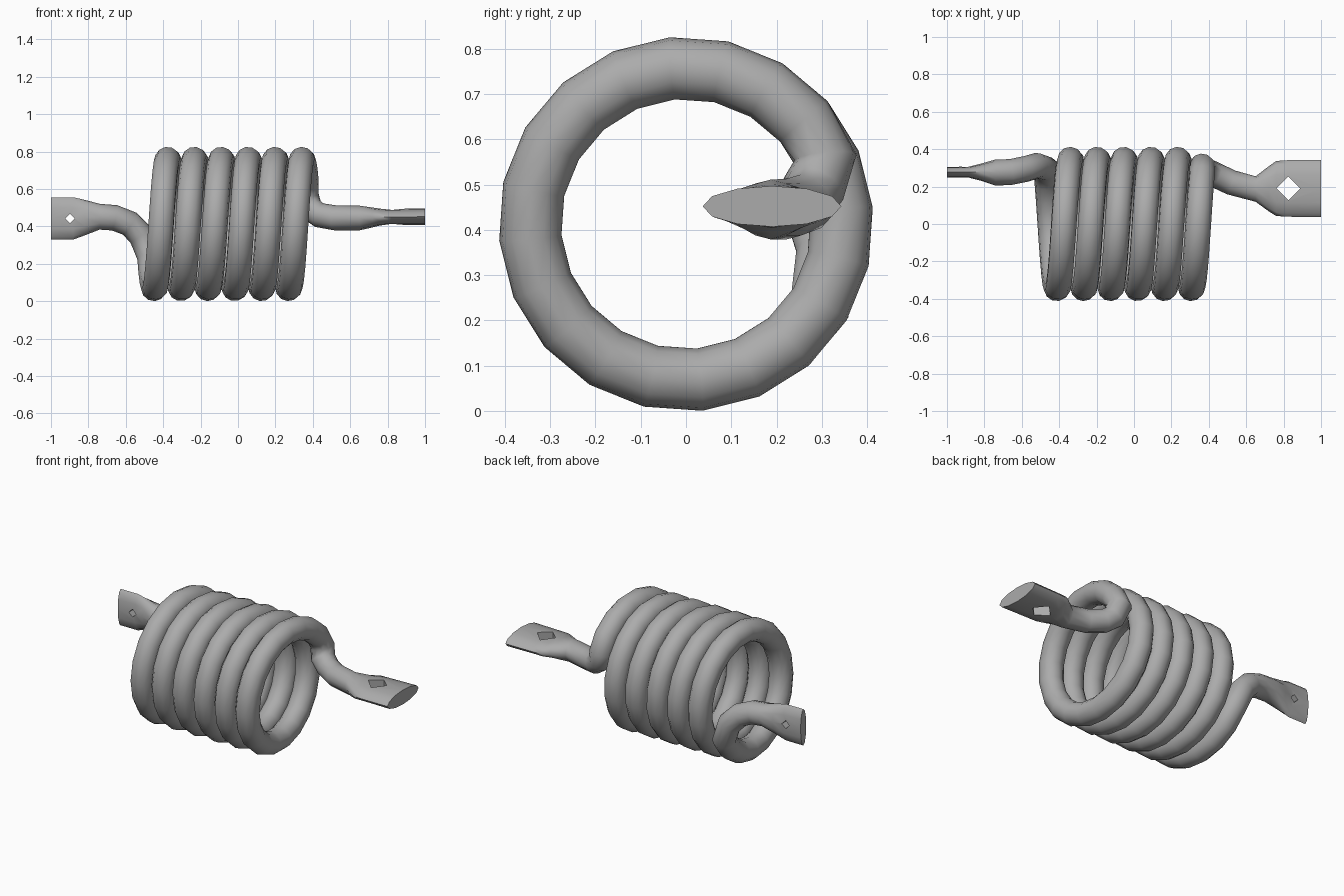
import bpy, bmesh, math
from mathutils import Vector

if "Cube" in bpy.data.objects:
    bpy.data.objects.remove(bpy.data.objects["Cube"])

SIDES = 12
TUBE = 0.069          # wire radius
COIL_R = 0.345        # coil centreline radius
COIL_Z = 0.413
PITCH = 0.1437
TURNS_START, TURNS_END = 31 / 360, 6 - 41 / 360


def helix(t):
    a = -2 * math.pi * t
    return (-0.483 + PITCH * t, COIL_R * math.cos(a), COIL_Z + COIL_R * math.sin(a), TUBE, TUBE)


# Stations along the wire: x, y, z, half width in y, half width in z
left_lead = [
    (-1.00, 0.277, 0.443, 0.028, 0.113),
    (-0.88, 0.277, 0.443, 0.030, 0.113),
    (-0.82, 0.277, 0.447, 0.045, 0.095),
    (-0.74, 0.275, 0.452, 0.070, 0.069),
    (-0.66, 0.278, 0.446, 0.069, 0.069),
    (-0.58, 0.294, 0.415, 0.069, 0.069),
    (-0.518, 0.312, 0.352, 0.069, 0.069),
]
right_lead = [
    (0.364, 0.308, 0.560, 0.069, 0.069),
    (0.386, 0.284, 0.495, 0.069, 0.069),
    (0.435, 0.262, 0.460, 0.067, 0.067),
    (0.52, 0.222, 0.446, 0.067, 0.067),
    (0.65, 0.187, 0.445, 0.068, 0.066),
    (0.72, 0.188, 0.448, 0.120, 0.053),
    (0.76, 0.190, 0.450, 0.147, 0.045),
    (0.82, 0.190, 0.451, 0.151, 0.042),
    (1.00, 0.190, 0.452, 0.153, 0.045),
]
steps = round((TURNS_END - TURNS_START) * 20)
coil = [helix(TURNS_START + (TURNS_END - TURNS_START) * i / steps) for i in range(steps + 1)]
stations = left_lead + coil + right_lead
pts = [Vector(s[:3]) for s in stations]

# Sweep the wire section along the stations
bm = bmesh.new()
u = Vector((0, 1, 0))
rings = []
last = len(pts) - 1
sector = 2 * math.pi / SIDES
for i, (p, s) in enumerate(zip(pts, stations)):
    flat = s[3] != s[4]
    if flat:
        # terminal: straight along x, a corner on each narrow edge
        t = Vector((1, 0, 0))
        a = round(math.atan2(u.z, u.y) / sector) * sector
        u = Vector((0, math.cos(a), math.sin(a)))
    else:
        t = ((pts[i + 1] - p).normalized() + (p - pts[i - 1]).normalized()).normalized()
        u = (u - t * u.dot(t)).normalized()
    v = t.cross(u)
    ring = []
    for k in range(SIDES):
        d = u * math.cos(sector * k) + v * math.sin(sector * k)
        d = Vector((0, d.y * s[3], d.z * s[4])) if flat else d * s[3]
        ring.append(bm.verts.new(p + d))
    rings.append(ring)
for r0, r1 in zip(rings, rings[1:]):
    for k in range(SIDES):
        n = (k + 1) % SIDES
        bm.faces.new((r0[k], r0[n], r1[n], r1[k]))
bm.faces.new(rings[0])
bm.faces.new(rings[-1])
bmesh.ops.recalc_face_normals(bm, faces=bm.faces)
mesh = bpy.data.meshes.new("coil_wire")
bm.to_mesh(mesh)
bm.free()
wire = bpy.data.objects.new("coil_wire", mesh)
bpy.context.collection.objects.link(wire)

# Dark grey metal
metal = bpy.data.materials.new("dark_metal")
metal.diffuse_color = (0.41, 0.41, 0.41, 1)
metal.use_nodes = True
metal.node_tree.nodes["Principled BSDF"].inputs["Base Color"].default_value = metal.diffuse_color
mesh.materials.append(metal)


# Diamond bolt holes in the flattened terminals
def drill(name, loc, radius, rot):
    bpy.ops.mesh.primitive_cylinder_add(vertices=4, radius=radius, depth=0.3, location=loc, rotation=rot)
    cutter = bpy.context.object
    cutter.name = name
    cutter.hide_render = True
    cutter.data.materials.append(metal)
    mod = wire.modifiers.new(name, 'BOOLEAN')
    mod.operation = 'DIFFERENCE'
    mod.solver = 'EXACT'
    mod.object = cutter
    bpy.ops.object.select_all(action='DESELECT')
    wire.select_set(True)
    bpy.context.view_layer.objects.active = wire
    bpy.ops.object.modifier_apply(modifier=name)
    bpy.data.objects.remove(cutter)


drill("left_hole", (-0.898, 0.277, 0.443), 0.025, (math.pi / 2, 0, 0))
drill("right_hole", (0.825, 0.19, 0.45), 0.063, (0, 0, 0))

bpy.ops.object.shade_smooth_by_angle(angle=math.radians(70))
